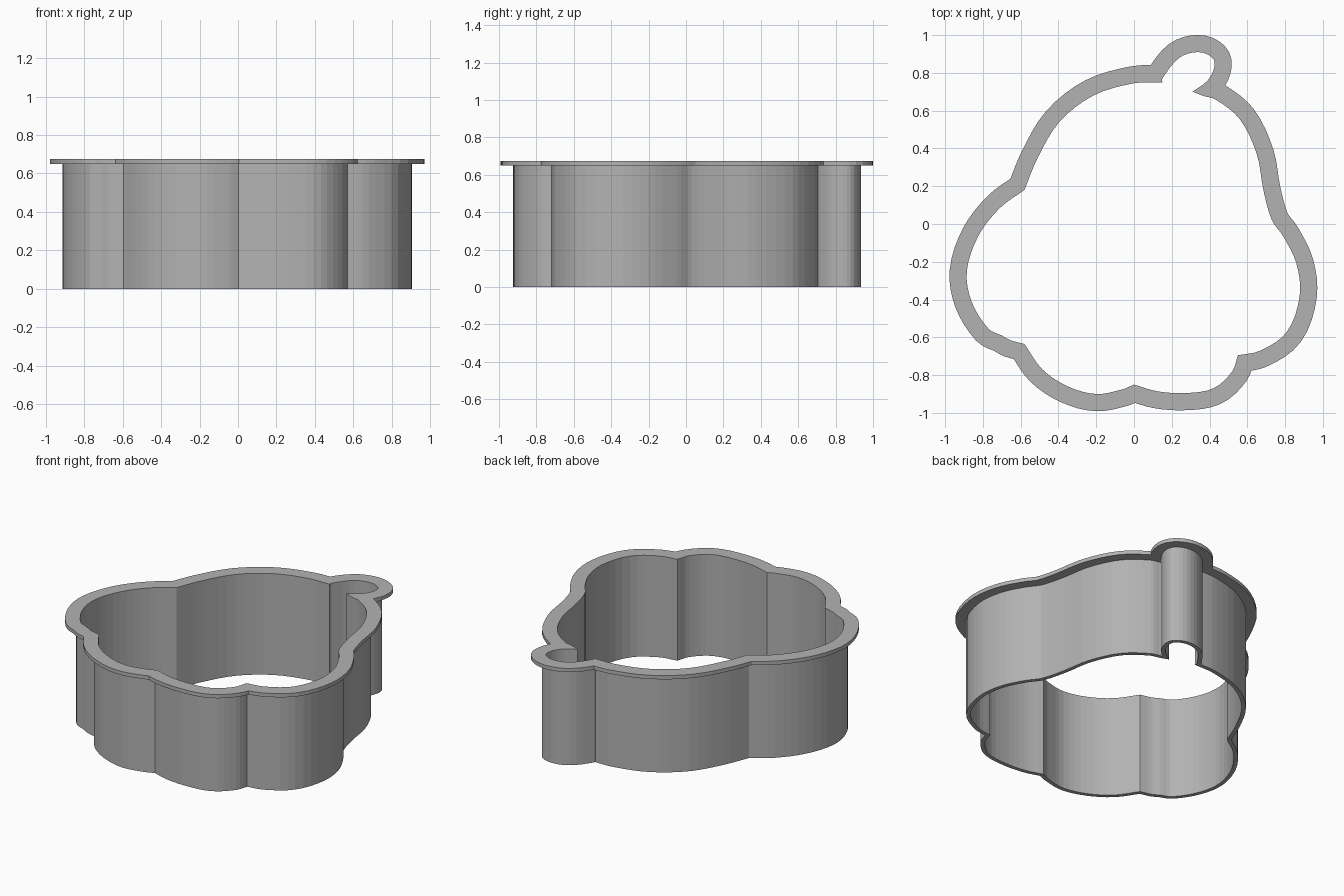
import bpy
import bmesh
from mathutils import Vector
from mathutils.geometry import interpolate_bezier, intersect_line_line_2d

if "Cube" in bpy.data.objects:
    bpy.data.objects.remove(bpy.data.objects["Cube"], do_unlink=True)

HEIGHT = 0.675
RIM_BOTTOM = 0.65
WALL = 0.026
RIM = 0.091
STEPS = 4

# Inner outline: smooth lobes, clockwise, meeting at sharp creases (hundredths)
LOBES = {
    "stem": [(15, 75), (15, 77), (24, 88), (34, 91), (41.5, 88),
             (42.5, 83), (39, 76), (31, 70)],
    "right_side": [(31, 70), (37, 67.7), (43, 66), (56, 55.5), (65, 37),
                   (68.5, 18), (73, 2), (79, -6.5), (86, -21), (87.7, -38),
                   (81, -57), (67, -67), (55, -69.5)],
    "right_foot": [(55, -69.5), (52, -78), (42, -87), (27, -89.5),
                   (12, -88.5), (0, -85)],
    "left_foot": [(0, -85), (-6, -87.5), (-20, -90), (-35, -86),
                  (-48.5, -77), (-58, -63.5)],
    "left_side": [(-58, -63.5), (-65.5, -61.5), (-70, -59), (-77, -55.5),
                  (-86, -41), (-88.5, -25), (-82.5, -6.5), (-71, 8.5),
                  (-58, 18)],
    "crown": [(-58, 18), (-51, 35), (-39.5, 54), (-21.5, 68), (0, 74.5),
              (15, 75)],
}


def directions(points):
    """Unit tangent at each point of an open polyline."""
    last = len(points) - 1
    return [(points[min(i + 1, last)] - points[max(i - 1, 0)]).normalized()
            for i in range(last + 1)]


def smooth(points):
    """Run a smooth curve through the points of one lobe."""
    points = [Vector(p) / 100 for p in points]
    tangents = directions(points)
    result = [points[0]]
    for i in range(len(points) - 1):
        a, b = points[i], points[i + 1]
        reach = (b - a).length / 3
        curve = interpolate_bezier(a, a + tangents[i] * reach,
                                   b - tangents[i + 1] * reach, b, STEPS + 1)
        result += [Vector(p[:2]) for p in curve[1:]]
    return result


def trim(first, second):
    """Clamp two neighbouring offset lobes to the crease where they cross."""
    for i in range(len(first) - 2, len(first) // 2, -1):
        for j in range(len(second) // 2):
            hit = intersect_line_line_2d(first[i], first[i + 1],
                                         second[j], second[j + 1])
            if hit:
                first[i + 1:] = [hit.copy() for _ in first[i + 1:]]
                second[:j + 1] = [hit.copy() for _ in second[:j + 1]]
                return
    middle = (first[-1] + second[0]) / 2
    first[-1], second[0] = middle.copy(), middle.copy()


def outline(lobes, distance):
    """Closed outline pushed outwards, with one point per inner point."""
    moved = []
    for lobe in lobes:
        moved.append([p + Vector((-t.y, t.x)) * distance
                      for p, t in zip(lobe, directions(lobe))])
    if distance:
        for i in range(len(moved)):
            trim(moved[i], moved[(i + 1) % len(moved)])
    return [p for lobe in moved for p in lobe[:-1]]


def loft(name, rings, material):
    """Bridge a closed cycle of (outline, height) rings into a solid band."""
    bm = bmesh.new()
    loops = [[bm.verts.new((p.x, p.y, z)) for p in ring] for ring, z in rings]
    count = len(loops[0])
    for k, lower in enumerate(loops):
        upper = loops[(k + 1) % len(loops)]
        for i in range(count):
            n = (i + 1) % count
            bm.faces.new((lower[i], lower[n], upper[n], upper[i]))
    bmesh.ops.remove_doubles(bm, verts=bm.verts, dist=0.0002)
    bmesh.ops.recalc_face_normals(bm, faces=bm.faces)
    mesh = bpy.data.meshes.new(name)
    bm.to_mesh(mesh)
    bm.free()
    mesh.materials.append(material)
    obj = bpy.data.objects.new(name, mesh)
    bpy.context.collection.objects.link(obj)
    return obj


# Plain grey
grey = bpy.data.materials.new("plain_grey")
grey.use_nodes = True
colour = (0.45, 0.45, 0.45, 1)
grey.diffuse_color = colour
grey.node_tree.nodes["Principled BSDF"].inputs["Base Color"].default_value = colour

lobes = [smooth(points) for points in LOBES.values()]
inner = outline(lobes, 0)
wall = outline(lobes, WALL)
rim = outline(lobes, RIM)

# Thin cutting wall with the grip rim around its top, as one solid
loft("cutter_wall_and_rim",
     [(inner, 0), (wall, 0), (wall, RIM_BOTTOM), (rim, RIM_BOTTOM),
      (rim, HEIGHT), (inner, HEIGHT)], grey)
